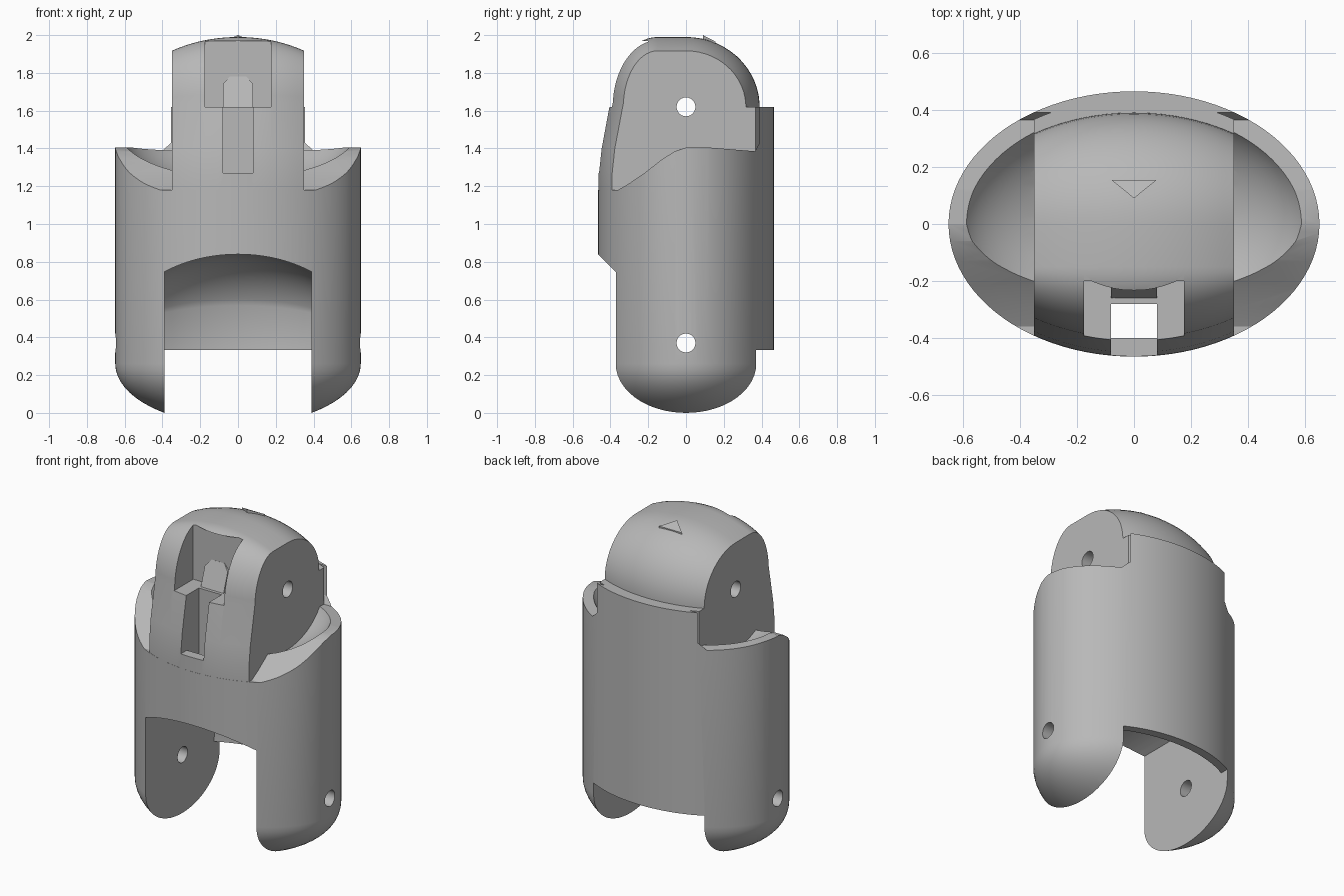
import bpy, bmesh, math

if "Cube" in bpy.data.objects:
    bpy.data.objects.remove(bpy.data.objects["Cube"], do_unlink=True)

grey = bpy.data.materials.new("plain grey")
grey.use_nodes = True
grey.diffuse_color = (0.48, 0.48, 0.48, 1)
grey.node_tree.nodes["Principled BSDF"].inputs["Base Color"].default_value = (0.48, 0.48, 0.48, 1)

RX, RY = 0.65, 0.465          # outer oval
HALF = 0.35                   # half width of the upper knuckle
FORK = 0.39                   # half width of the lower fork opening
TOP_PIN, LOW_PIN = 1.62, 0.37


def loft(name, rings):
    """Closed solid through rings of equal length."""
    bm = bmesh.new()
    vs = [[bm.verts.new(p) for p in ring] for ring in rings]
    n = len(vs[0])
    for a, b in zip(vs, vs[1:]):
        for i in range(n):
            j = (i + 1) % n
            bm.faces.new((a[i], a[j], b[j], b[i]))
    bm.faces.new(vs[0][::-1])
    bm.faces.new(vs[-1])
    bmesh.ops.recalc_face_normals(bm, faces=bm.faces)
    me = bpy.data.meshes.new(name)
    bm.to_mesh(me)
    bm.free()
    me.materials.append(grey)
    ob = bpy.data.objects.new(name, me)
    bpy.context.collection.objects.link(ob)
    return ob


def prism_x(name, half, profile):
    return loft(name, [[(x, y, z) for y, z in profile] for x in (-half, half)])


def box(name, half, y0, y1, z0, z1):
    return prism_x(name, half, [(y0, z0), (y1, z0), (y1, z1), (y0, z1)])


def oval_capsule(name, a, b, c, z_mid, z_top, n=96):
    """Oval column with a half-ellipsoid bottom."""
    rings = []
    for k in range(17):
        t = math.pi / 2 * (0.015 + 0.985 * k / 16)
        rings.append((math.sin(t), z_mid - c * math.cos(t)))
    rings.append((1, z_top))
    return loft(name, [[(a * s * math.cos(2 * math.pi * i / n),
                         b * s * math.sin(2 * math.pi * i / n), z)
                        for i in range(n)] for s, z in rings])


def arc(cy, cz, ry, rz, a0, a1, n=14):
    return [(cy + ry * math.cos(math.radians(a0 + (a1 - a0) * i / n)),
             cz + rz * math.sin(math.radians(a0 + (a1 - a0) * i / n))) for i in range(n + 1)]


def inset(x):
    return RY * (1 - math.sqrt(1 - (x / RX) ** 2))


def sections(name, half, profile, n=20):
    """Loft a side profile across x, shrinking it along the oval."""
    rings = []
    for i in range(n + 1):
        x = half * (2 * i / n - 1)
        rings.append([(x, y, z) for y, z in profile(inset(x))])
    return loft(name, rings)


def combine(target, tool, op="DIFFERENCE"):
    mod = target.modifiers.new(op.lower(), "BOOLEAN")
    mod.operation, mod.solver, mod.object = op, "EXACT", tool
    bpy.context.view_layer.objects.active = target
    bpy.ops.object.modifier_apply(modifier=mod.name)
    bpy.data.objects.remove(tool, do_unlink=True)


# Oval shell with the two rounded fork prongs
body = oval_capsule("finger_segment", RX, RY, 0.325, 0.26, TOP_PIN)

# Curved rim of the side cups; leaves the tall back plate standing
combine(body, prism_x("rim_cutter", 1, [
    (-0.8, 1.18), (-0.36, 1.18), (-0.3, 1.215), (-0.22, 1.27), (-0.13, 1.34),
    (-0.06, 1.385), (0, 1.405), (0.12, 1.405), (0.365, 1.385), (0.39, 1.43),
    (0.39, 1.9), (-0.8, 1.9)]))

# Hollow side cups
combine(body, oval_capsule("cup_cutter", 0.62, 0.435, 0.33, 1.51, 2.2))


# Upper knuckle with a domed top
def knuckle_profile(d):
    return ([(-0.464 + d, 1.0), (0.44 - d, 1.0), (0.44 - d, 1.619), (0.39 - d, 1.619)]
            + arc(0, TOP_PIN, 0.39 - d, 0.37 - d, 3, 90)
            + arc(-0.15, TOP_PIN, 0.255 - d, 0.37 - d, 90, 176)
            + [(-0.45 + d, 1.4), (-0.464 + d, 1.27)])


combine(body, sections("knuckle", HALF, knuckle_profile), "UNION")


# Fork opening with a rounded ceiling, open to the front
def fork_profile(d):
    return ([(-0.8, 0.33), (0.41 - d, 0.33)]
            + arc(0, LOW_PIN, 0.452 - d, 0.47 - d, 25, 90)
            + [(-0.8, 0.84 - d)])


combine(body, sections("fork_cutter", FORK, fork_profile))
combine(body, box("fork_bottom_cutter", FORK, -0.8, 0.8, -0.2, 0.332))

# Front window, tendon slot and vertical channel
combine(body, box("window_cutter", 0.175, -0.8, -0.2, TOP_PIN, 1.97))
combine(body, box("slot_cutter", 0.08, -0.8, -0.28, 1.27, 1.8))
combine(body, box("channel_cutter", 0.08, -0.40, -0.28, 0.6, 1.4))

# Pin holes
for z in (TOP_PIN, LOW_PIN):
    combine(body, prism_x("pin_cutter", 1, arc(0, z, 0.05, 0.05, 0, 345, 23)))

# Sloped guide at the back of the slot
guide = [(-0.08, 1.56), (0.08, 1.56), (0.08, 1.74), (0.045, 1.78), (-0.045, 1.78), (-0.08, 1.74)]
combine(body, loft("slot_guide", [
    [(x, -0.28 + max(0, z - 1.6) * 0.44, z) for x, z in guide],
    [(x, -0.17, z) for x, z in guide]]), "UNION")

# Small raised arrow on the crown
arrow = [(-0.08, 0.155, 1.966), (0, 0.09, 2.0), (0.08, 0.155, 1.966)]
combine(body, loft("crown_arrow", [arrow, [(x, y, z - 0.06) for x, y, z in arrow]]), "UNION")

bpy.ops.object.select_all(action="DESELECT")
body.select_set(True)
bpy.context.view_layer.objects.active = body
bpy.ops.object.shade_smooth_by_angle(angle=math.radians(28))
